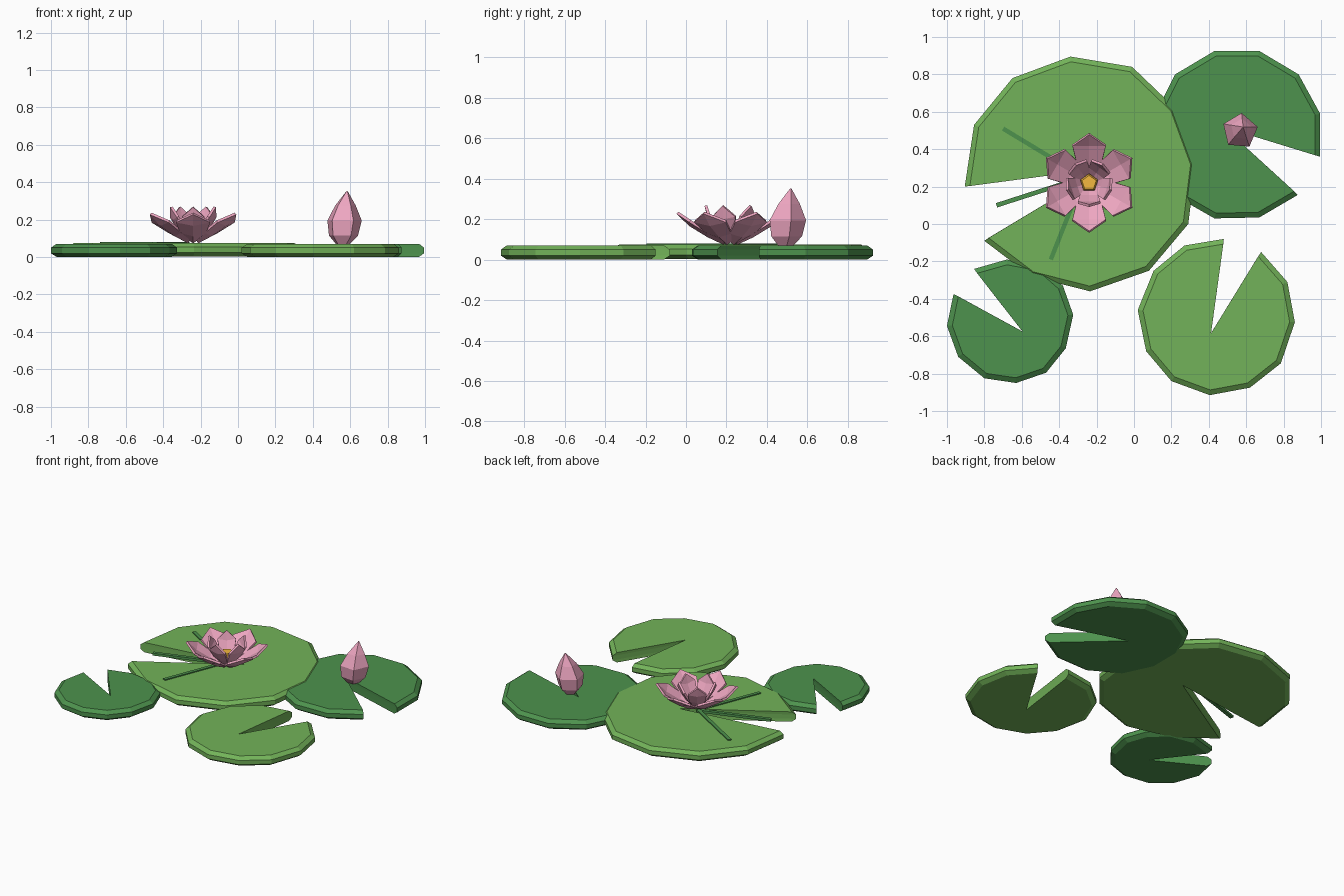
import bpy, bmesh, math
from mathutils import Vector

if "Cube" in bpy.data.objects:
    bpy.data.objects.remove(bpy.data.objects["Cube"])


def material(name, rgb):
    m = bpy.data.materials.new(name)
    m.diffuse_color = (*rgb, 1)
    m.use_nodes = True
    m.node_tree.nodes["Principled BSDF"].inputs["Base Color"].default_value = m.diffuse_color
    return m


LIGHT = material("light_leaf", (0.17, 0.45, 0.10))
DARK = material("dark_leaf", (0.075, 0.29, 0.075))
PINK = material("petal_pink", (0.85, 0.38, 0.53))
GOLD = material("stamen_gold", (0.90, 0.48, 0.05))


def finish(name, verts, faces, mat):
    bm = bmesh.new()
    vs = [bm.verts.new(v) for v in verts]
    for f in faces:
        bm.faces.new([vs[i] for i in f])
    bmesh.ops.recalc_face_normals(bm, faces=bm.faces)
    me = bpy.data.meshes.new(name)
    bm.to_mesh(me)
    bm.free()
    me.materials.append(mat)
    ob = bpy.data.objects.new(name, me)
    bpy.context.collection.objects.link(ob)
    return ob


def loft(name, rings, mat):
    """Closed solid through rings with equal point counts."""
    n = len(rings[0])
    faces = [[k * n + i, k * n + (i + 1) % n, (k + 1) * n + (i + 1) % n, (k + 1) * n + i]
             for k in range(len(rings) - 1) for i in range(n)]
    last = (len(rings) - 1) * n
    faces += [list(range(n))[::-1], [last + i for i in range(n)]]
    return finish(name, [p for r in rings for p in r], faces, mat)


def pad(name, center, radius, outline, mat, lift=0.0):
    """Notched leaf; the last outline point is the tip of the notch."""
    cx, cy = center
    rings = []
    for z, inset in ((0, 0.03), (0.02, 0), (0.05, 0), (0.07, 0.028)):
        s = 1 - inset / radius
        rings.append([(cx + (x - cx) * s, cy + (y - cy) * s, z + lift) for x, y in outline])
    return loft(name, rings, mat)


# Lily pads
pad("large_pad", (-0.29, 0.27), 0.63, [
    (-0.905, 0.20), (-0.855, 0.53), (-0.65, 0.78), (-0.34, 0.895), (-0.01, 0.84), (0.22, 0.62),
    (0.33, 0.32), (0.29, 0.0), (0.08, -0.25), (-0.235, -0.36), (-0.55, -0.28), (-0.80, -0.09),
    (-0.15, 0.30)], LIGHT, 0.004)
pad("back_right_pad", (0.57, 0.48), 0.45, [
    (0.995, 0.36), (0.995, 0.59), (0.88, 0.80), (0.67, 0.925), (0.43, 0.925), (0.22, 0.80),
    (0.12, 0.60), (0.12, 0.36), (0.22, 0.15), (0.43, 0.03), (0.67, 0.035), (0.875, 0.155),
    (0.475, 0.52)], DARK)
pad("front_right_pad", (0.44, -0.495), 0.42, [
    (0.48, -0.08), (0.27, -0.115), (0.105, -0.25), (0.02, -0.46), (0.065, -0.68), (0.20, -0.84),
    (0.405, -0.915), (0.62, -0.875), (0.785, -0.745), (0.86, -0.525), (0.82, -0.31), (0.68, -0.15),
    (0.41, -0.59)], LIGHT)
pad("front_left_pad", (-0.66, -0.52), 0.33, [
    (-0.965, -0.375), (-1.0, -0.545), (-0.94, -0.71), (-0.80, -0.825), (-0.63, -0.85),
    (-0.47, -0.795), (-0.365, -0.665), (-0.325, -0.485), (-0.38, -0.33), (-0.50, -0.225),
    (-0.68, -0.19), (-0.855, -0.24), (-0.59, -0.58)], DARK)

# Raised leaf veins
for i, end in enumerate(((-0.70, 0.51), (-0.735, 0.10), (-0.445, -0.19))):
    a, b = Vector((-0.27, 0.25)), Vector(end)
    d = (b - a).normalized() * 0.012
    s = Vector((-d.y, d.x))
    quad = [a + s, b + s, b - s, a - s]
    loft(f"leaf_vein_{i + 1}", [[(p.x, p.y, z) for p in quad] for z in (0.064, 0.081)], DARK)

# Open flower: two rings of cupped petals
FLOWER = Vector((-0.24, 0.22, 0))


def petal(name, angle, stations, tip, cup):
    c, s = math.cos(angle), math.sin(angle)
    pts = [(r, w * side, z - (cup if side == 0 else 0))
           for r, z, w in stations for side in (-1, 0, 1)] + [(tip[0], 0, tip[1])]
    verts = [FLOWER + Vector((r * c - t * s, r * s + t * c, z)) for r, t, z in pts]
    faces = []
    for k in range(len(stations) - 1):
        for j in (0, 1):
            q = k * 3 + j
            faces.append([q, q + 1, q + 4, q + 3])
    q = len(stations) * 3 - 3
    faces += [[q, q + 1, q + 3], [q + 1, q + 2, q + 3]]
    ob = finish(name, verts, faces, PINK)
    mod = ob.modifiers.new("thickness", "SOLIDIFY")
    mod.thickness = 0.014
    mod.offset = 0


for i in range(6):
    petal(f"outer_petal_{i + 1}", math.radians(90 + 60 * i),
          [(0.03, 0.098, 0.025), (0.11, 0.135, 0.068), (0.20, 0.19, 0.09)], (0.262, 0.232), 0.018)
for i in range(5):
    petal(f"inner_petal_{i + 1}", math.radians(-90 + 72 * i),
          [(0.03, 0.11, 0.025), (0.07, 0.155, 0.05), (0.105, 0.215, 0.06)], (0.122, 0.268), 0.012)


def ring(x, y, z, r, n, start):
    return [(x + r * math.cos(start + math.tau * i / n),
             y + r * math.sin(start + math.tau * i / n), z) for i in range(n)]


# Flower centre and closed bud
loft("flower_centre", [ring(-0.24, 0.22, z, r, 5, math.pi / 2)
                       for z, r in ((0.085, 0.04), (0.15, 0.05), (0.175, 0.04))], GOLD)
loft("flower_bud", [ring(x, y, z, r, 5, math.radians(85)) for x, y, z, r in (
    (0.56, 0.49, 0.07, 0.04), (0.562, 0.492, 0.115, 0.082), (0.567, 0.497, 0.195, 0.097),
    (0.573, 0.506, 0.275, 0.058), (0.583, 0.518, 0.353, 0.003))], PINK)
